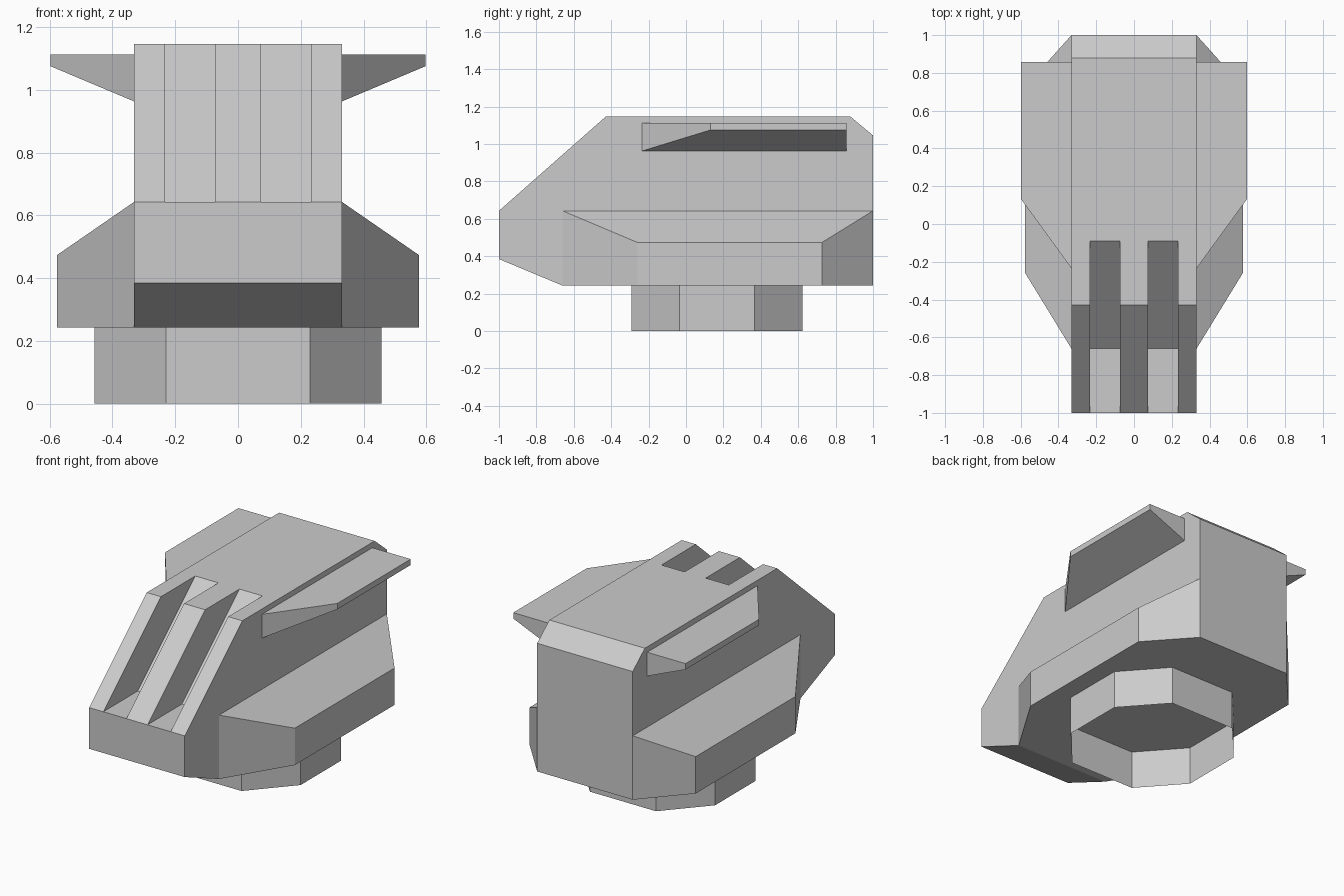
import bpy
import bmesh

if "Cube" in bpy.data.objects:
    bpy.data.objects.remove(bpy.data.objects["Cube"])


def loft(name, ring_a, ring_b, cap_a=True, cap_b=True, mirror=False):
    """Join two matching rings of 3D points with flat side faces and optional end caps."""
    bm = bmesh.new()
    a = [bm.verts.new(p) for p in ring_a]
    b = [bm.verts.new(p) for p in ring_b]
    n = len(a)
    for i in range(n):
        j = (i + 1) % n
        bm.faces.new((a[i], a[j], b[j], b[i]))
    if cap_a:
        bm.faces.new(a[::-1])
    if cap_b:
        bm.faces.new(b)
    bmesh.ops.recalc_face_normals(bm, faces=bm.faces[:])
    mesh = bpy.data.meshes.new(name)
    bm.to_mesh(mesh)
    bm.free()
    obj = bpy.data.objects.new(name, mesh)
    bpy.context.collection.objects.link(obj)
    if mirror:
        obj.modifiers.new("mirror", 'MIRROR').use_axis[0] = True
    return obj


def at_x(x, profile):
    return [(x, y, z) for y, z in profile]


HALF = 0.331   # half width of the hull
BOTTOM = 0.243

# Hull core, its front following the floor of the slots
hull = [(-1, 0.643), (-0.66, 0.643), (-0.09, 1.146), (0.88, 1.146),
        (1, 1.046), (1, BOTTOM), (-0.66, BOTTOM), (-1, 0.385)]
loft("hull", at_x(-HALF, hull), at_x(HALF, hull))

# Three sloping ribs that leave two slots between them
rib = [(-1, 0.643), (-0.43, 1.146), (-0.09, 1.146), (-0.66, 0.643)]
loft("centre_rib", at_x(-0.073, rib), at_x(0.073, rib))
loft("side_ribs", at_x(0.233, rib), at_x(HALF, rib), mirror=True)

# Side pods, tapering outwards
loft("side_pods",
     at_x(HALF, [(-0.66, BOTTOM), (1, BOTTOM), (1, 0.643), (-0.66, 0.643)]),
     at_x(0.576, [(-0.26, BOTTOM), (0.727, BOTTOM), (0.727, 0.474), (-0.26, 0.474)]),
     cap_a=False, mirror=True)

# Upper fins
loft("fins",
     at_x(HALF, [(-0.235, 0.963), (0.857, 0.963), (0.857, 1.112), (-0.235, 1.112)]),
     at_x(0.597, [(0.13, 1.075), (0.857, 1.075), (0.857, 1.112), (0.13, 1.112)]),
     cap_a=False, mirror=True)

# Eight-sided turret ring, open underneath
R, X, Y, CY = 0.458, 0.229, 0.2, 0.166
octagon = [(X, -R), (R, -Y), (R, Y), (X, R), (-X, R), (-R, Y), (-R, -Y), (-X, -R)]
loft("base_ring",
     [(x, y + CY, 0) for x, y in octagon],
     [(x, y + CY, BOTTOM) for x, y in octagon],
     cap_a=False, cap_b=False)
